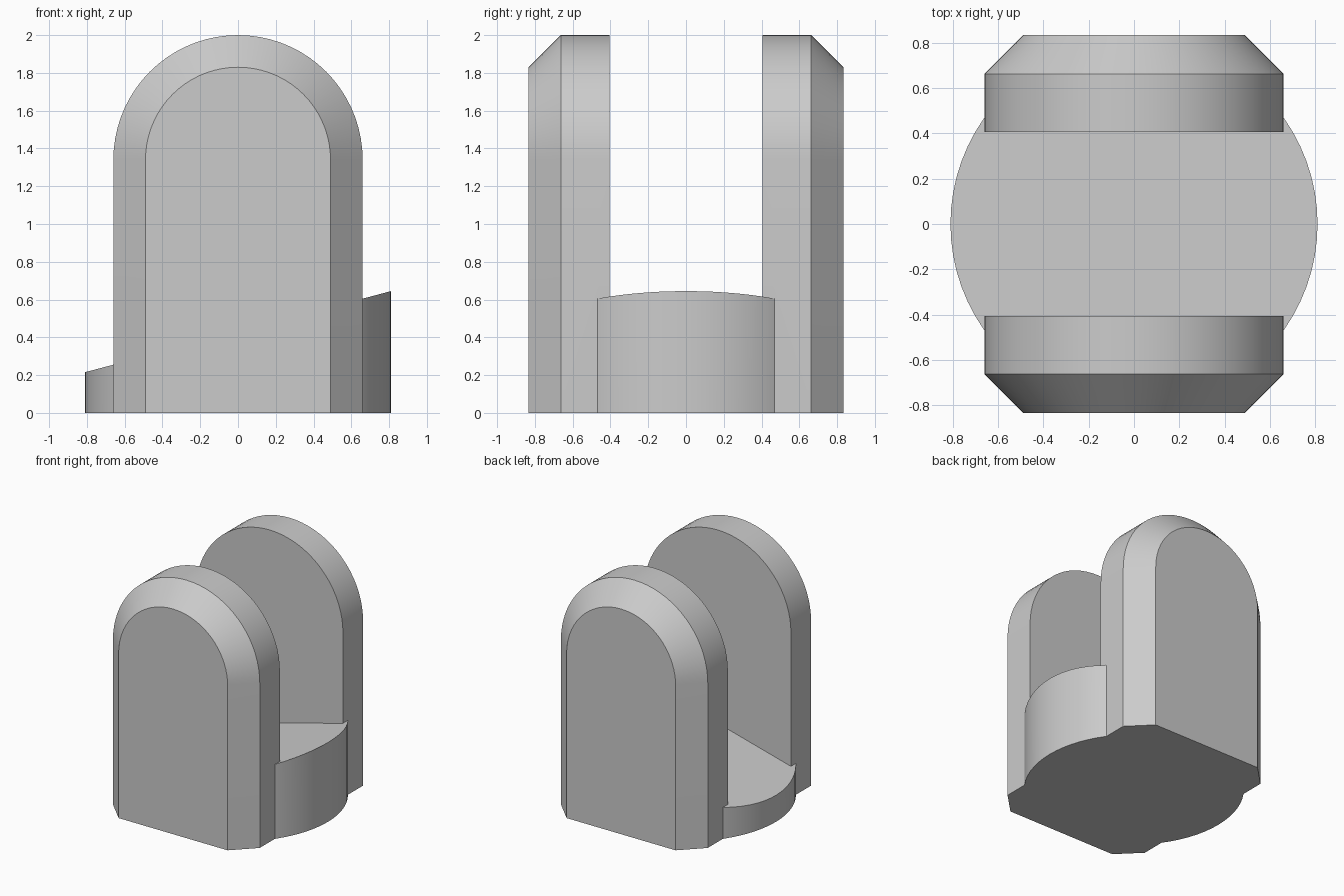
import bpy
import bmesh
from math import sin, cos, pi, radians

cube = bpy.data.objects.get("Cube")
if cube:
    bpy.data.objects.remove(cube, do_unlink=True)

ARCH_R, ARCH_Z = 0.66, 1.34      # arched cheek outline
CHAMFER = 0.17
Y_IN, Y_OUT = 0.405, 0.833       # inner and outer cheek faces
DISC_R, DISC_Z, SLOPE = 0.81, 0.43, 0.265
ARCH_STEPS, DISC_STEPS = 36, 72

grey = bpy.data.materials.new("light grey")
grey.use_nodes = True
colour = (0.6, 0.6, 0.6, 1)
grey.diffuse_color = colour
grey.node_tree.nodes["Principled BSDF"].inputs["Base Color"].default_value = colour


def loft(name, rings):
    """Skin closed rings of points and cap both ends."""
    bm = bmesh.new()
    loops = [[bm.verts.new(p) for p in ring] for ring in rings]
    n = len(loops[0])
    for a, b in zip(loops, loops[1:]):
        for i in range(n):
            j = (i + 1) % n
            bm.faces.new((a[i], a[j], b[j], b[i]))
    bm.faces.new(loops[0])
    bm.faces.new(loops[-1])
    bmesh.ops.recalc_face_normals(bm, faces=bm.faces)
    mesh = bpy.data.meshes.new(name)
    bm.to_mesh(mesh)
    bm.free()
    mesh.materials.append(grey)
    obj = bpy.data.objects.new(name, mesh)
    bpy.context.collection.objects.link(obj)
    return obj


def arch(r, y):
    """Round-topped outline standing on the ground."""
    angles = [pi * i / ARCH_STEPS for i in range(ARCH_STEPS + 1)]
    top = [(r * cos(a), y, ARCH_Z + r * sin(a)) for a in angles]
    return [(r, y, 0)] + top + [(-r, y, 0)]


def cheek(name, side):
    return loft(name, [arch(ARCH_R, side * Y_IN),
                       arch(ARCH_R, side * (Y_OUT - CHAMFER)),
                       arch(ARCH_R - CHAMFER, side * Y_OUT)])


# Round base with a sloping top
circle = [(DISC_R * cos(2 * pi * i / DISC_STEPS), DISC_R * sin(2 * pi * i / DISC_STEPS))
          for i in range(DISC_STEPS)]
body = loft("bracket_body", [[(x, y, 0) for x, y in circle],
                             [(x, y, DISC_Z + SLOPE * x) for x, y in circle]])

# Fuse the two upright cheeks with the base
bpy.context.view_layer.objects.active = body
for name, side in (("front_cheek", -1), ("back_cheek", 1)):
    part = cheek(name, side)
    mod = body.modifiers.new(name, "BOOLEAN")
    mod.operation = "UNION"
    mod.solver = "EXACT"
    mod.object = part
    bpy.ops.object.modifier_apply(modifier=mod.name)
    bpy.data.objects.remove(part, do_unlink=True)

# Merge the coplanar pieces of the underside
bm = bmesh.new()
bm.from_mesh(body.data)
bmesh.ops.dissolve_limit(bm, angle_limit=radians(0.5), verts=bm.verts, edges=bm.edges)
bm.to_mesh(body.data)
bm.free()

for o in bpy.context.selected_objects:
    o.select_set(False)
body.select_set(True)
bpy.ops.object.shade_smooth_by_angle(angle=radians(30))
